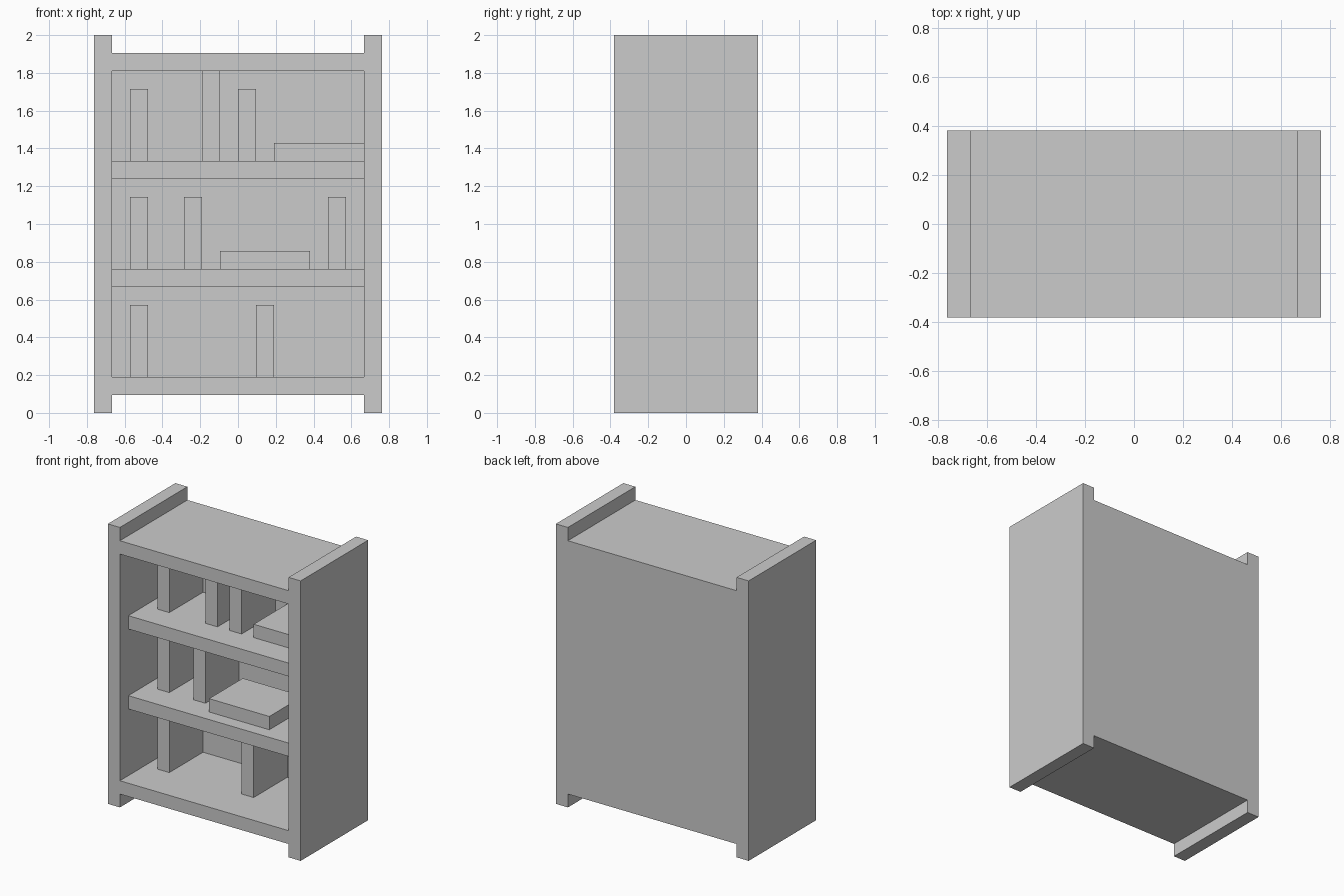
import bpy, bmesh

if "Cube" in bpy.data.objects:
    bpy.data.objects.remove(bpy.data.objects["Cube"])

U = 2 / 21  # everything sits on a grid 21 units tall


def add_object(name, bm):
    bmesh.ops.recalc_face_normals(bm, faces=bm.faces)
    mesh = bpy.data.meshes.new(name)
    bm.to_mesh(mesh)
    bm.free()
    obj = bpy.data.objects.new(name, mesh)
    bpy.context.collection.objects.link(obj)
    return obj


def box(name, x0, x1, y0, y1, z0, z1):
    """Box given by its limits in grid units."""
    bm = bmesh.new()
    bmesh.ops.create_cube(bm, size=1)
    for v in bm.verts:
        v.co = ((x1 if v.co.x > 0 else x0) * U,
                (y1 if v.co.y > 0 else y0) * U,
                (z1 if v.co.z > 0 else z0) * U)
    return add_object(name, bm)


# Carcass: H-shaped front outline extruded through the full depth
half = [(7, 1), (7, 0), (8, 0), (8, 21), (7, 21), (7, 20)]
outline = half + [(-x, z) for x, z in reversed(half)]
bm = bmesh.new()
face = bm.faces.new([bm.verts.new((x * U, -4 * U, z * U)) for x, z in outline])
ext = bmesh.ops.extrude_face_region(bm, geom=[face])
moved = [g for g in ext["geom"] if isinstance(g, bmesh.types.BMVert)]
bmesh.ops.translate(bm, verts=moved, vec=(0, 8 * U, 0))
carcass = add_object("bookcase_carcass", bm)

# Front opening, leaving the back panel one unit thick
cutter = box("opening_cutter", -7, 7, -6, 3, 2, 19)
cutter.hide_render = True
cutter.hide_viewport = True
cut = carcass.modifiers.new("opening", 'BOOLEAN')
cut.operation = 'DIFFERENCE'
cut.solver = 'EXACT'
cut.object = cutter

# Inner shelves, set back from the front
for name, z in (("lower_shelf", 7), ("upper_shelf", 13)):
    box(name, -7, 7, -3, 3, z, z + 1)

# Upright books: row name, floor height, (left edge, height) pairs
rows = [("bottom", 2, [(-6, 4), (1, 4)]),
        ("middle", 8, [(-6, 4), (-3, 4), (5, 4)]),
        ("top", 14, [(-6, 4), (-2, 5), (0, 4)])]
for row, z, books in rows:
    for i, (x, height) in enumerate(books, 1):
        box(f"{row}_upright_book_{i}", x, x + 1, -1, 3, z, z + height)

# Books lying flat
box("middle_flat_book", -1, 4, -2, 2, 8, 9)
box("top_flat_book", 2, 7, -1, 3, 14, 15)
